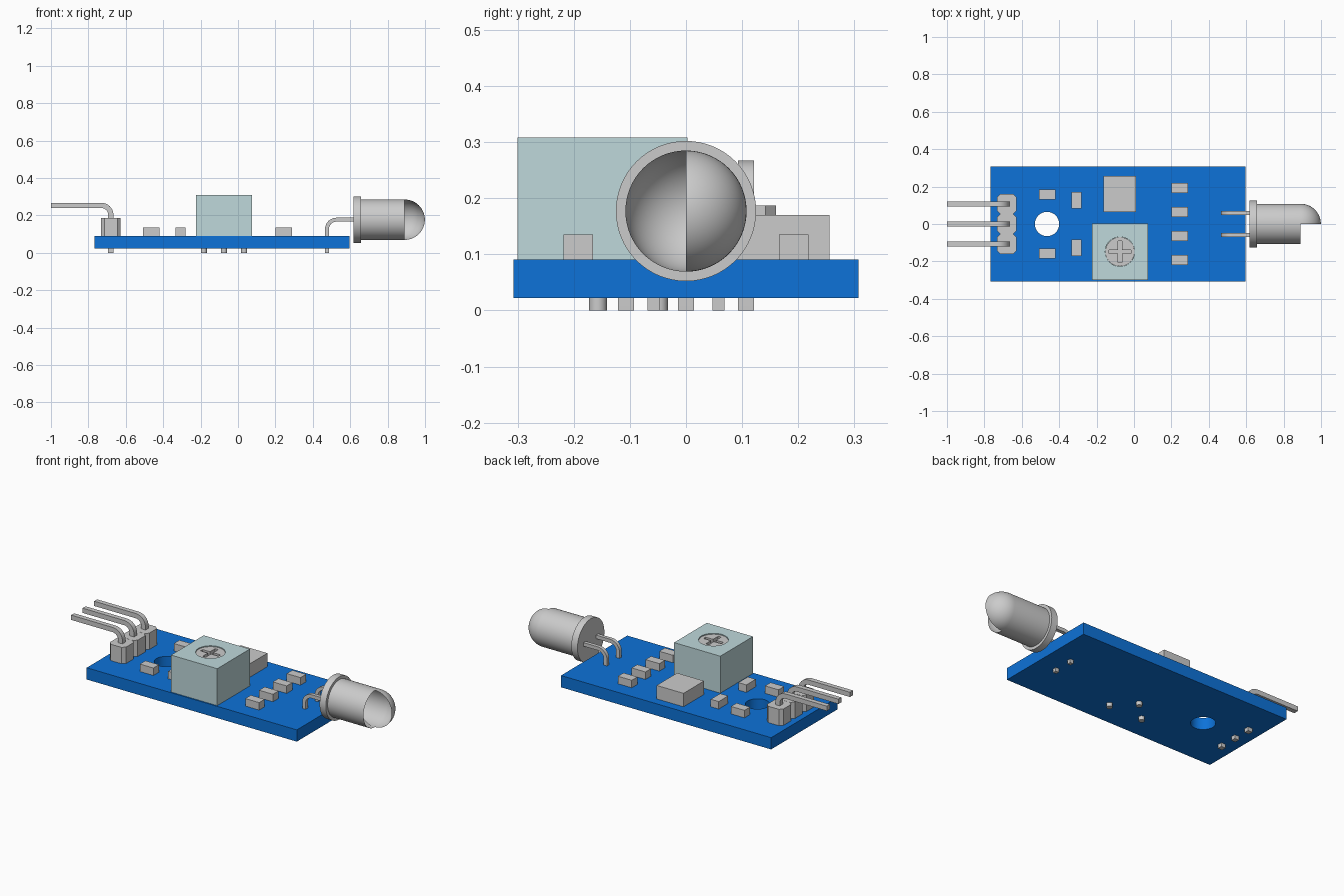
import bpy, bmesh
from math import sin, cos, pi
from mathutils import Vector

if "Cube" in bpy.data.objects:
    bpy.data.objects.remove(bpy.data.objects["Cube"])


def finish(name, bm, color=None, smooth=False):
    me = bpy.data.meshes.new(name)
    bm.to_mesh(me)
    bm.free()
    ob = bpy.data.objects.new(name, me)
    bpy.context.collection.objects.link(ob)
    if color:
        mat = bpy.data.materials.new(name + "_colour")
        mat.diffuse_color = (*color, 1)
        mat.use_nodes = True
        mat.node_tree.nodes["Principled BSDF"].inputs["Base Color"].default_value = mat.diffuse_color
        me.materials.append(mat)
    if smooth:
        bpy.ops.object.select_all(action='DESELECT')
        ob.select_set(True)
        bpy.context.view_layer.objects.active = ob
        bpy.ops.object.shade_smooth_by_angle()
    return ob


def prism(name, pts, vec, color=None, smooth=False):
    """Extrude a closed outline of 3D points along vec."""
    bm = bmesh.new()
    face = bm.faces.new([bm.verts.new(p) for p in pts])
    res = bmesh.ops.extrude_face_region(bm, geom=[face], use_keep_orig=True)
    bmesh.ops.translate(bm, vec=Vector(vec),
                        verts=[g for g in res["geom"] if isinstance(g, bmesh.types.BMVert)])
    bmesh.ops.recalc_face_normals(bm, faces=bm.faces)
    return finish(name, bm, color, smooth)


def box(name, x0, x1, y0, y1, z0, z1, color=None):
    return prism(name, [(x0, y0, z0), (x1, y0, z0), (x1, y1, z0), (x0, y1, z0)],
                 (0, 0, z1 - z0), color)


def rod(name, x, y, r, z0, z1, n=48):
    return prism(name, [(x + r * cos(2 * pi * i / n), y + r * sin(2 * pi * i / n), z0)
                        for i in range(n)], (0, 0, z1 - z0), smooth=True)


def cut(ob, cutter):
    mod = ob.modifiers.new("cut", 'BOOLEAN')
    mod.operation, mod.object, mod.solver = 'DIFFERENCE', cutter, 'EXACT'
    cutter.hide_render = True
    cutter.hide_viewport = True


def bent_pin(name, x_end, x_down, y, z_top, w, radius, side):
    """Square wire: horizontal from x_end, bending down at x_down to z = 0.
    side is the direction (-1 or 1) towards x_end."""
    cx, cz = x_down + side * radius, z_top - radius
    def edge(off):
        r = radius + off
        arc = [(cx - side * r * sin(a), cz + r * cos(a))
               for a in [i * pi / 16 for i in range(9)]]
        return [(x_end, z_top + off)] + arc + [(x_down - side * off, 0)]
    outline = edge(w / 2) + edge(-w / 2)[::-1]
    return prism(name, [(x, y - w / 2, z) for x, z in outline], (0, w, 0), smooth=True)


TOP = 0.091

# Circuit board with mounting hole
board = box("circuit_board", -0.768, 0.597, -0.307, 0.307, 0.022, TOP, (0.004, 0.17, 0.69))
cut(board, rod("mounting_hole_cutter", -0.465, 0, 0.065, -0.05, 0.2))

# Three-pin angled header
for i, y in enumerate((-0.107, 0, 0.107)):
    h, c, x = 0.053, 0.018, -0.68
    octagon = [(h, h - c), (h - c, h), (c - h, h), (-h, h - c),
               (-h, c - h), (c - h, -h), (h - c, -h), (h, c - h)]
    prism(f"header_block_{i}", [(x + a, y + b, TOP) for a, b in octagon], (0, 0, 0.096))
    bent_pin(f"header_pin_{i}", -1.0, x, y, 0.253, 0.028, 0.05, -1)

# Trimmer body with recessed screw
px, py = -0.075, -0.148
trim = box("trimmer_body", -0.225, 0.075, -0.3, 0.003, TOP, 0.308, (0.52, 0.69, 0.71))
cut(trim, rod("trimmer_recess_cutter", px, py, 0.079, 0.27, 0.4))
screw = rod("trimmer_screw", px, py, 0.078, 0.265, 0.303)
a, b = 0.058, 0.01
cross = [(a, -b), (a, b), (b, b), (b, a), (-b, a), (-b, b),
         (-a, b), (-a, -b), (-b, -b), (-b, -a), (b, -a), (b, -b)]
cut(screw, prism("screw_slot_cutter", [(px + u, py + v, 0.283) for u, v in cross], (0, 0, 0.1)))
for i, (x, y) in enumerate(((-0.183, -0.157), (-0.075, -0.048), (0.033, -0.157))):
    rod(f"trimmer_leg_{i}", x, y, 0.016, 0, 0.1, 24)

# Chip and small surface-mounted parts
box("chip", -0.163, 0.012, 0.065, 0.256, TOP, 0.17)
small = [(0.245, y, 0.045, 0.026) for y in (-0.192, -0.064, 0.064, 0.192)]
for s in (-1, 1):
    small += [(-0.465, s * 0.158, 0.044, 0.026), (-0.307, s * 0.128, 0.026, 0.044)]
for i, (x, y, hx, hy) in enumerate(small):
    box(f"small_component_{i}", x - hx, x + hx, y - hy, y + hy, TOP, 0.135)

# LED leads
for i, y in enumerate((-0.058, 0.058)):
    bent_pin(f"led_lead_{i}", 0.63, 0.476, y, 0.177, 0.021, 0.05, 1)

# LED bulb: revolved flange and body; the tip is a dome on +y, a hollow bowl on -y
N, R, CX, CZ = 64, 0.108, 0.891, 0.177
bm = bmesh.new()


def ring(x, r):
    return [bm.verts.new((x, r * cos(2 * pi * (i + .0) / N), CZ + r * sin(2 * pi * i / N)))
            for i in range(N)]


rings = [ring(0.618, 0.125), ring(0.658, 0.125), ring(0.658, R), ring(CX, R)]
bm.faces.new(rings[0][::-1])
for p, q in zip(rings, rings[1:]):
    for i in range(N):
        j = (i + 1) % N
        bm.faces.new((p[i], p[j], q[j], q[i]))
steps = 16
for sign, start in ((1, -pi / 2), (-1, pi / 2)):
    prev = None
    for k in range(steps + 1):
        t = k / steps * pi / 2
        count = N // 2 + 1 if k < steps else 1
        row = [bm.verts.new((CX + sign * R * sin(t),
                             R * cos(t) * cos(start + i * 2 * pi / N),
                             CZ + R * cos(t) * sin(start + i * 2 * pi / N)))
               for i in range(count)]
        if prev:
            for i in range(N // 2):
                if count > 1:
                    bm.faces.new((prev[i], prev[i + 1], row[i + 1], row[i]))
                else:
                    bm.faces.new((prev[i], prev[i + 1], row[0]))
        prev = row
bmesh.ops.remove_doubles(bm, verts=bm.verts, dist=1e-5)
finish("led_bulb", bm, smooth=True)
